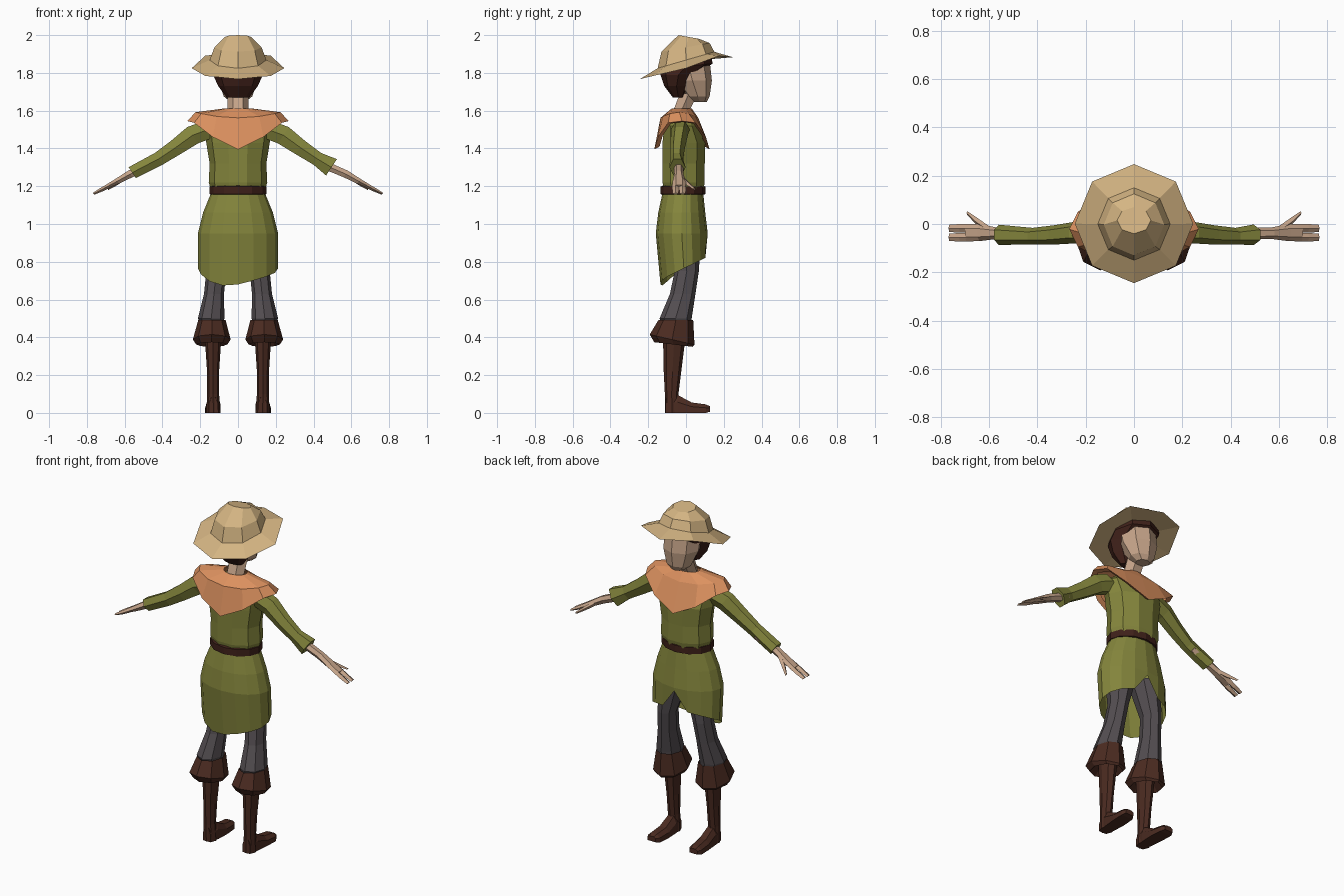
import bpy, bmesh, math
from mathutils import Vector


def material(name, rgb):
    m = bpy.data.materials.new(name)
    m.diffuse_color = (*rgb, 1)
    return m


STRAW = material("straw", (0.66, 0.46, 0.225))
ORANGE = material("orange_cloth", (0.72, 0.285, 0.115))
GREEN = material("green_cloth", (0.23, 0.235, 0.045))
SKIN = material("skin", (0.56, 0.37, 0.25))
LEATHER = material("boot_leather", (0.07, 0.024, 0.015))
GREY = material("grey_cloth", (0.088, 0.076, 0.083))
HAIR = material("dark_brown", (0.05, 0.015, 0.01))


def loft(name, rings, mat, cap_start=True, cap_end=True):
    """Skin a list of equal-length point rings into one flat-shaded part."""
    bm = bmesh.new()
    vs = [[bm.verts.new(p) for p in r] for r in rings]
    n = len(vs[0])
    for a, b in zip(vs, vs[1:]):
        for i in range(n):
            j = (i + 1) % n
            bm.faces.new((a[i], a[j], b[j], b[i]))
    if cap_start:
        bm.faces.new(vs[0][::-1])
    if cap_end:
        bm.faces.new(vs[-1])
    bmesh.ops.recalc_face_normals(bm, faces=bm.faces)
    me = bpy.data.meshes.new(name)
    bm.to_mesh(me)
    bm.free()
    me.materials.append(mat)
    ob = bpy.data.objects.new(name, me)
    bpy.context.collection.objects.link(ob)
    return ob


def ring(z, rx, y0, y1, cx=0, n=8, tilt=0, zf=None):
    """Oval ring spanning y0..y1; tilt slopes it along y, zf sets height by angle."""
    cy, ry = (y0 + y1) / 2, (y1 - y0) / 2
    pts = []
    for i in range(n):
        t = 2 * math.pi * i / n
        s = math.sin(t)
        pts.append((cx + rx * math.cos(t), cy + ry * s,
                    zf(t) if zf else z + tilt * ry * s))
    return pts


def tube(name, path, side, mat, n=6):
    """Arm-like tube; each stop is x, y, z, half depth, half thickness."""
    up = Vector((0.55, 0, 0.83))
    rings = []
    for x, y, z, ry, rv in path:
        pts = []
        for i in range(n):
            t = 2 * math.pi * i / n
            p = Vector((x, y, z)) + up * rv * math.sin(t)
            p.y += ry * math.cos(t)
            pts.append((p.x * side, p.y, p.z))
        rings.append(pts)
    return loft(name, rings, mat)


# Straw hat: underside, drooping brim edge, tilted crown
def brim_z(t):
    s = math.sin(t)
    return 1.825 + 0.058 * s + (0.025 * math.sin(2 * t) ** 2 if s > 0 else 0)


loft("hat", [
    ring(1.845, 0.12, -0.12, 0.12, tilt=0.28),
    ring(0, 0.245, -0.245, 0.248, zf=brim_z),
    ring(1.868, 0.15, -0.15, 0.15, tilt=0.29),
    ring(1.935, 0.125, -0.13, 0.125, tilt=0.18),
    ring(1.99, 0.07, -0.04, 0.07, tilt=-0.18)], STRAW)

# Head with jaw
loft("head", [
    ring(1.647, 0.04, 0.035, 0.11),
    ring(1.675, 0.075, 0.0, 0.125),
    ring(1.76, 0.105, -0.07, 0.137),
    ring(1.84, 0.105, -0.1, 0.128)], SKIN)

# Hair: low at the nape, rising round the face to a fringe
loft("hair", [
    ring(1.67, 0.06, -0.07, -0.01),
    ring(1.73, 0.105, -0.115, 0.015),
    ring(1.79, 0.132, -0.135, 0.055),
    ring(1.835, 0.132, -0.138, 0.14, tilt=0.1),
    ring(1.865, 0.125, -0.13, 0.135, tilt=0.28)], HAIR)

# Neck
loft("neck", [
    ring(1.54, 0.06, -0.09, 0.02, n=6),
    ring(1.61, 0.055, -0.07, 0.03, n=6),
    ring(1.69, 0.055, -0.04, 0.07, n=6)], SKIN)

# Shoulder cape with pointed front and back
loft("shoulder_cape", [
    ring(1.612, 0.07, -0.075, 0.03, n=12),
    ring(0, 0.225, -0.135, 0.065, n=12,
         zf=lambda t: 1.592 - 0.03 * math.sin(t) ** 2),
    ring(0, 0.268, -0.168, 0.125, n=12,
         zf=lambda t: 1.545 - 0.15 * math.sin(t) ** 4),
    ring(0, 0.235, -0.14, 0.1, n=12,
         zf=lambda t: 1.54 - 0.13 * math.sin(t) ** 4)], ORANGE, False, False)

# Tunic top
loft("tunic_top", [
    ring(1.17, 0.14, -0.12, 0.095, n=10),
    ring(1.22, 0.155, -0.13, 0.105, n=10),
    ring(1.32, 0.15, -0.13, 0.105, n=10),
    ring(1.43, 0.168, -0.13, 0.108, n=10),
    ring(1.52, 0.18, -0.12, 0.07, n=10),
    ring(1.575, 0.1, -0.08, 0.03, n=10)], GREEN)

# Belt
loft("belt", [
    ring(1.155, 0.137, -0.122, 0.09, n=12),
    ring(1.158, 0.15, -0.135, 0.102, n=12),
    ring(1.198, 0.15, -0.135, 0.102, n=12),
    ring(1.203, 0.137, -0.122, 0.09, n=12)], HAIR)


# Tunic skirt: uneven hem, long at the back, slit at the front
def hem(t):
    if abs(t - math.pi / 2) < 0.01:
        return 0.93
    back = max(0, math.cos(t - math.radians(247)))
    return 0.765 + 0.06 * math.sin(t) - 0.035 * back ** 4


loft("tunic_skirt", [
    ring(1.175, 0.138, -0.122, 0.09, n=16),
    ring(1.06, 0.185, -0.147, 0.102, n=16),
    ring(0.95, 0.212, -0.16, 0.115, n=16),
    ring(0, 0.212, -0.135, 0.112, n=16, zf=hem)], GREEN, False, False)

for side, label in ((1, "right"), (-1, "left")):
    # Sleeve, a little longer on one arm
    cuff = (0.495, -0.045, 1.3, 0.043, 0.06) if side > 0 else \
           (0.56, -0.045, 1.272, 0.042, 0.04)
    tube(label + "_sleeve", [
        (0.16, -0.03, 1.5, 0.05, 0.06),
        (0.24, -0.035, 1.47, 0.045, 0.06),
        (0.33, -0.045, 1.405, 0.04, 0.05),
        (0.42, -0.05, 1.345, 0.034, 0.043), cuff], side, GREEN)

    # Forearm, palm, two finger groups and thumb
    tube(label + "_forearm", [
        (0.44, -0.04, 1.32, 0.025, 0.026),
        (0.57, -0.038, 1.265, 0.024, 0.024),
        (0.64, -0.036, 1.226, 0.035, 0.018),
        (0.695, -0.036, 1.198, 0.036, 0.012)], side, SKIN)
    for i, y in enumerate((-0.018, -0.055)):
        tube(f"{label}_fingers_{i + 1}", [
            (0.67, y, 1.21, 0.018, 0.012),
            (0.72, y, 1.183, 0.018, 0.011),
            (0.765, y, 1.16, 0.015, 0.006)], side, SKIN, 4)
    tube(label + "_thumb", [
        (0.6, -0.025, 1.245, 0.016, 0.012),
        (0.65, 0.01, 1.212, 0.016, 0.011),
        (0.69, 0.045, 1.185, 0.008, 0.006)], side, SKIN, 4)

    # Trouser leg
    loft(label + "_trouser", [
        ring(0.95, 0.085, -0.1, 0.08, 0.082 * side),
        ring(0.75, 0.053, -0.06, 0.068, 0.115 * side),
        ring(0.63, 0.053, -0.085, 0.05, 0.127 * side),
        ring(0.5, 0.07, -0.14, 0.03, 0.142 * side),
        ring(0.47, 0.06, -0.13, 0.025, 0.14 * side)], GREY)

    # Folded boot cuff
    loft(label + "_boot_cuff", [
        ring(0.47, 0.055, -0.12, 0.02, 0.135 * side),
        ring(0.493, 0.072, -0.145, 0.038, 0.138 * side),
        ring(0.388, 0.1, -0.192, 0.045, 0.139 * side, tilt=-0.23),
        ring(0.362, 0.082, -0.168, 0.035, 0.139 * side, tilt=-0.12),
        ring(0.4, 0.05, -0.12, 0.0, 0.135 * side)], LEATHER)

    # Boot shaft
    loft(label + "_boot_shaft", [
        ring(0.42, 0.045, -0.122, 0.0, 0.132 * side),
        ring(0.22, 0.032, -0.118, -0.025, 0.132 * side),
        ring(0.1, 0.032, -0.112, -0.04, 0.132 * side),
        ring(0, 0.037, -0.112, -0.035, 0.13 * side)], LEATHER)

    # Boot foot, sections from heel to toe
    foot = []
    for y, w, z0, z1 in ((-0.108, 0.024, 0, 0.08), (-0.045, 0.035, 0, 0.095),
                         (0.03, 0.04, 0, 0.055), (0.105, 0.038, 0, 0.045),
                         (0.127, 0.026, 0.006, 0.035)):
        c = (0.13 + 0.06 * max(0, y)) * side
        foot.append([(c - w, y, z0), (c + w, y, z0), (c + w, y, z1 * 0.6 + z0),
                     (c + w * 0.5, y, z1), (c - w * 0.5, y, z1),
                     (c - w, y, z1 * 0.6 + z0)])
    loft(label + "_boot_foot", foot, LEATHER)
